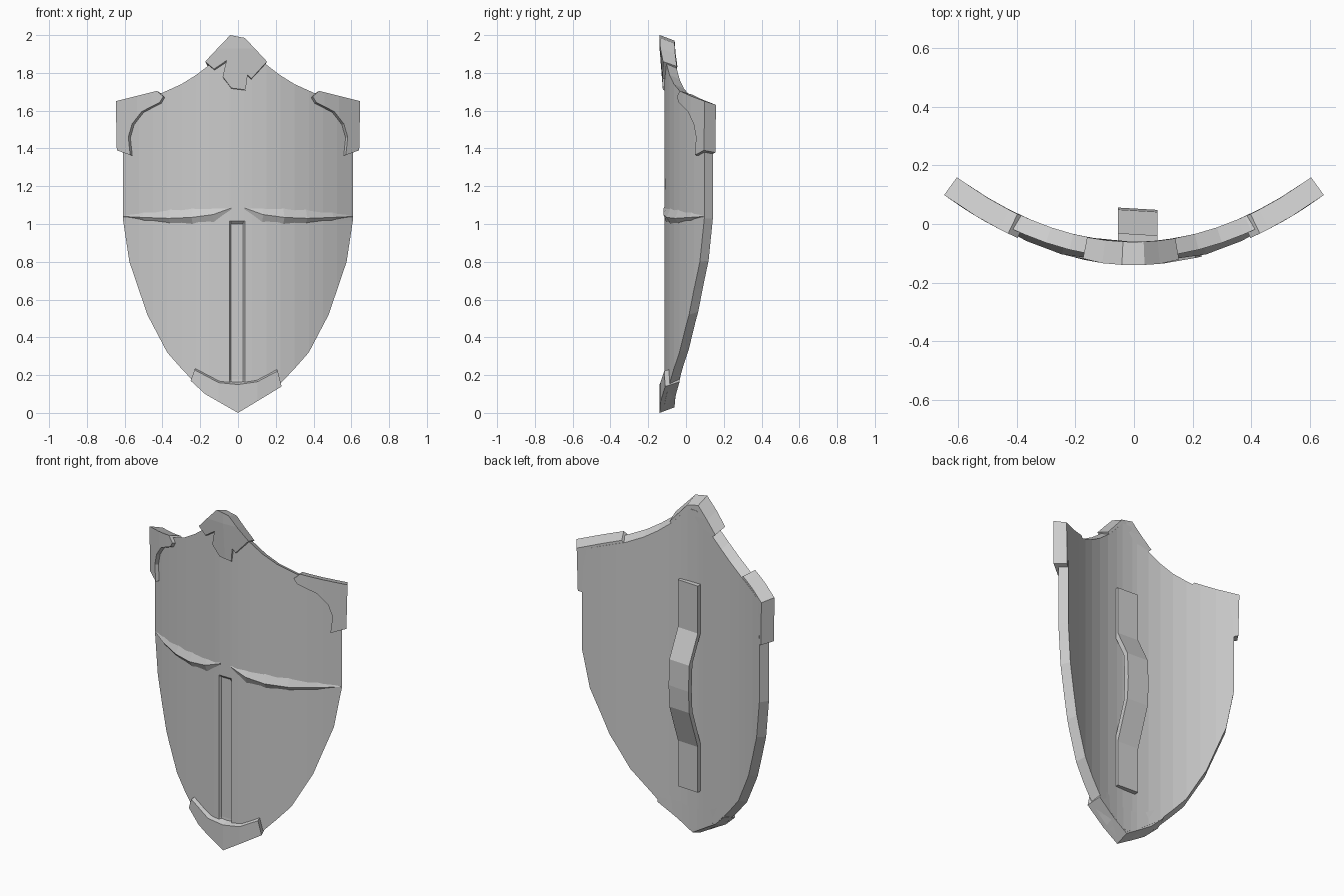
import bpy
import bmesh
import math
from mathutils import Vector

if "Cube" in bpy.data.objects:
    bpy.data.objects.remove(bpy.data.objects["Cube"], do_unlink=True)

steel = bpy.data.materials.new("plain grey")
steel.use_nodes = True
GREY = (0.6, 0.6, 0.6, 1)
steel.diffuse_color = GREY
steel.node_tree.nodes["Principled BSDF"].inputs["Base Color"].default_value = GREY

THICK = 0.055
CURVE = 0.57


def bend(x, z, depth):
    """Point on the curved shield front, pushed inwards along its normal."""
    n = Vector((-2 * CURVE * x, 1)).normalized() * depth
    lean = 0.03 * (1 - z) * max(depth, 0) / THICK
    return Vector((x + n.x, CURVE * x * x - 0.115 + n.y, z + lean))


def finish(name, bm):
    bmesh.ops.recalc_face_normals(bm, faces=bm.faces)
    mesh = bpy.data.meshes.new(name)
    bm.to_mesh(mesh)
    bm.free()
    mesh.materials.append(steel)
    obj = bpy.data.objects.new(name, mesh)
    bpy.context.collection.objects.link(obj)
    return obj


def cut(bm, co, normal):
    bmesh.ops.bisect_plane(bm, geom=bm.verts[:] + bm.edges[:] + bm.faces[:],
                           plane_co=co, plane_no=normal, dist=1e-5)


def plate(name, outline, front, back, columns, rows=()):
    """Flat outline cut into columns, thickened and bent onto the shield."""
    bm = bmesh.new()
    bm.faces.new([bm.verts.new((x, 0, z)) for x, z in outline])
    for x in columns:
        cut(bm, (x, 0, 0), (1, 0, 0))
    for z in rows:
        cut(bm, (0, 0, z), (0, 0, 1))
    front_verts = bm.verts[:]
    ext = bmesh.ops.extrude_face_region(bm, geom=bm.faces[:], use_keep_orig=True)
    back_verts = [v for v in ext["geom"] if isinstance(v, bmesh.types.BMVert)]
    for v in front_verts:
        v.co = bend(v.co.x, v.co.z, front(v.co.x, v.co.z))
    for v in back_verts:
        v.co = bend(v.co.x, v.co.z, back)
    return finish(name, bm)


def mirrored(points, side):
    return [(side * x, z) for x, z in points]


# Shield body with a shallow groove down the lower half
half = [(0.03, 1.965), (0.135, 1.855), (0.22, 1.79), (0.3, 1.74), (0.4, 1.695),
        (0.6, 1.645), (0.61, 1.4), (0.61, 1.03), (0.575, 0.8), (0.48, 0.52),
        (0.375, 0.32), (0.3, 0.235), (0.21, 0.14), (0.1, 0.065)]
body = half + [(0, 0.012)] + mirrored(half[::-1], -1)
wide = [s * i * 0.075 for s in (-1, 1) for i in range(1, 8)]


def groove(x, z):
    return 0.014 if -0.04 < x < 0.032 and 0.16 < z < 1.01 else 0


plate("shield_body", body, groove, THICK,
      wide + [-0.045, -0.037, 0.028, 0.036], [0.17, 0.18, 1.0, 1.015])

# Corner guards
corner = [(0.635, 1.65), (0.42, 1.705), (0.388, 1.675), (0.405, 1.645),
          (0.5, 1.595), (0.55, 1.53), (0.57, 1.46), (0.56, 1.365), (0.63, 1.39)]
for side, label in ((1, "left"), (-1, "right")):
    plate(label + "_corner_guard", mirrored(corner, side),
          lambda x, z: -0.02, THICK - 0.001, [side * 0.45, side * 0.525])

# Crest at the top, thinning towards its pendant point
crest = [(-0.04, 2.0), (0.035, 1.985), (0.15, 1.86), (0.07, 1.77), (0.05, 1.79),
         (0.04, 1.71), (-0.035, 1.72), (-0.08, 1.78), (-0.06, 1.865),
         (-0.125, 1.82), (-0.17, 1.86)]
plate("crest", crest, lambda x, z: -0.025 + 0.08 * max(0, 1.93 - z),
      THICK - 0.001, [0], [1.93])

# Tip guard at the bottom
tip = [(0, 0), (0.225, 0.14), (0.205, 0.222), (0.1, 0.165), (0, 0.15),
       (-0.1, 0.16), (-0.225, 0.228), (-0.245, 0.17), (-0.17, 0.1)]
plate("tip_guard", tip, lambda x, z: -0.025 + 0.03 * max(0, -x - 0.1),
      THICK - 0.001, [-0.1, 0, 0.1])

# Faceted cross bars: x, top, peak, bottom and height of each section
sections = [(0.035, 1.095, 1.085, 1.07, 0.004), (0.13, 1.09, 1.05, 1.0, 0.014),
            (0.24, 1.09, 1.035, 0.995, 0.022), (0.36, 1.085, 1.03, 1.0, 0.018),
            (0.5, 1.07, 1.035, 1.015, 0.01), (0.605, 1.045, 1.04, 1.035, 0.002)]
for side, label in ((1, "left"), (-1, "right")):
    bm = bmesh.new()
    rings = []
    for x, top, peak, low, height in sections:
        spots = ((top, 0.004), (peak, -height), (low, 0.004))
        rings.append([bm.verts.new(bend(side * x, z, d)) for z, d in spots])
    for a, b in zip(rings, rings[1:]):
        for i in range(3):
            j = (i + 1) % 3
            bm.faces.new((a[i], a[j], b[j], b[i]))
    bm.faces.new(rings[0])
    bm.faces.new(rings[-1])
    finish(label + "_cross_bar", bm)

# Bowed grip strap on the back
path = [(-0.035, 1.51), (-0.035, 1.23), (0.045, 1.07), (0.052, 0.92),
        (0.045, 0.79), (-0.035, 0.56), (-0.035, 0.29)]
bm = bmesh.new()
rings = []
for y, z in path:
    ring = []
    for x, dy in ((-0.055, 0.004), (0.08, -0.004), (0.08, -0.034), (-0.055, -0.026)):
        ring.append(bm.verts.new((x, y + dy, z)))
    rings.append(ring)
for a, b in zip(rings, rings[1:]):
    for i in range(4):
        j = (i + 1) % 4
        bm.faces.new((a[i], a[j], b[j], b[i]))
bm.faces.new(rings[0])
bm.faces.new(rings[-1])
finish("grip_strap", bm)
